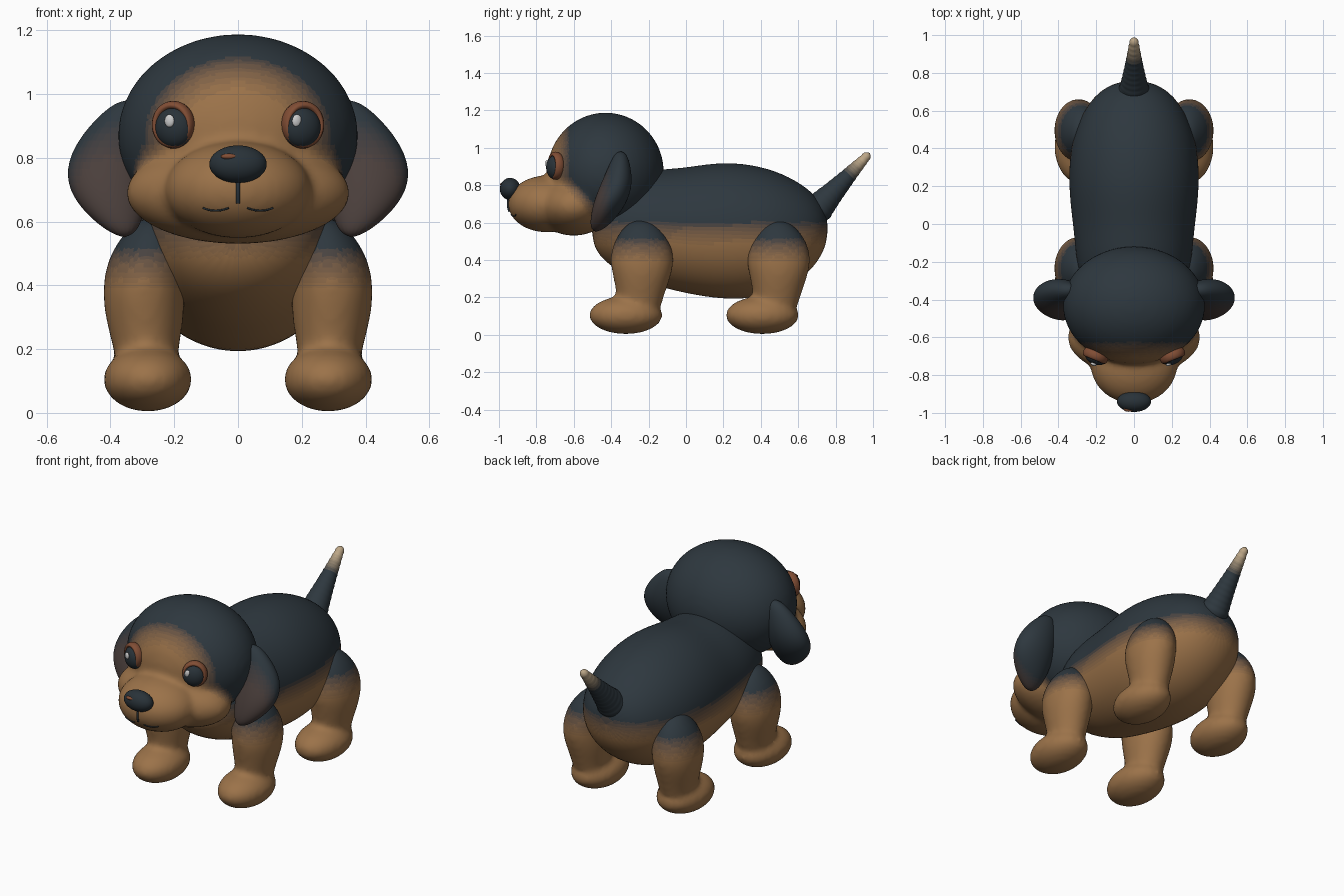
import bpy, bmesh
from math import sin, cos, pi, radians, sqrt
from mathutils import Vector

if "Cube" in bpy.data.objects:
    bpy.data.objects.remove(bpy.data.objects["Cube"])

DARK, TAN = (.027, .039, .049), (.33, .17, .067)
CREAM, BROWN = (.50, .38, .24), (.22, .075, .035)
STEPS = 9


def material(name, c):
    m = bpy.data.materials.new(name)
    m.diffuse_color = (*c, 1)
    m.use_nodes = True
    m.node_tree.nodes["Principled BSDF"].inputs["Base Color"].default_value = m.diffuse_color
    return m


def ramp(name, a, b):
    return [material(f"{name}_{i}", [p + (q - p) * i / (STEPS - 1) for p, q in zip(a, b)])
            for i in range(STEPS)]


COAT = ramp("coat", DARK, TAN)
TAIL = ramp("tail_coat", DARK, CREAM)
INNER = ramp("ear_coat", DARK, (.07, .05, .045))
BLACK = material("black", (.022, .032, .040))
RIM = material("eye_rim_brown", BROWN)
WHITE = material("highlight", (.75, .75, .75))


def finish(bm, name):
    bmesh.ops.recalc_face_normals(bm, faces=bm.faces)
    me = bpy.data.meshes.new(name)
    bm.to_mesh(me)
    bm.free()
    ob = bpy.data.objects.new(name, me)
    bpy.context.collection.objects.link(ob)
    me.polygons.foreach_set("use_smooth", [True] * len(me.polygons))
    return ob


def ellipsoid(name, c, r, mat=None, turn=0):
    bm = bmesh.new()
    bmesh.ops.create_uvsphere(bm, u_segments=40, v_segments=24, radius=1)
    for v in bm.verts:
        v.co = Vector((v.co.x * r[0], v.co.y * r[1], v.co.z * r[2]))
    ob = finish(bm, name)
    ob.location, ob.rotation_euler = c, (0, 0, turn)
    if mat:
        ob.data.materials.append(mat)
    return ob


def bake(ob):
    deps = bpy.context.evaluated_depsgraph_get()
    ob.data = bpy.data.meshes.new_from_object(ob.evaluated_get(deps))
    ob.modifiers.clear()
    ob.data.polygons.foreach_set("use_smooth", [True] * len(ob.data.polygons))


def loft(name, axis, rings, n=20, levels=2):
    """Rings of (t, centre_x, radius_x, centre_b, radius_b) along Y or Z, closed at both ends."""
    bm = bmesh.new()
    loops = []
    for t, cx, rx, cb, rb in rings:
        loop = []
        for i in range(n if rx else 1):
            a = 2 * pi * i / n
            x, b = cx + rx * cos(a), cb + rb * sin(a)
            loop.append(bm.verts.new((x, t, b) if axis == "Y" else (x, b, t)))
        loops.append(loop)
    for p, q in zip(loops, loops[1:]):
        for i in range(n):
            j = (i + 1) % n
            vs = [p[i % len(p)], p[j % len(p)], q[j % len(q)], q[i % len(q)]]
            bm.faces.new(list(dict.fromkeys(vs)))
    ob = finish(bm, name)
    ob.modifiers.new("smooth", "SUBSURF").levels = levels
    bake(ob)
    return ob


def fuse(name, parts, voxel=.016):
    """Blend overlapping solids into one smooth skin."""
    bm = bmesh.new()
    bpy.context.view_layer.update()
    for p in parts:
        p.data.transform(p.matrix_world)
        bm.from_mesh(p.data)
        bpy.data.objects.remove(p)
    ob = finish(bm, name)
    m = ob.modifiers.new("skin", "REMESH")
    m.mode, m.voxel_size = "VOXEL", voxel
    s = ob.modifiers.new("relax", "SMOOTH")
    s.factor, s.iterations = .5, 8
    bake(ob)
    return ob


def paint(ob, mats, fn):
    ob.data.materials.clear()
    for m in mats:
        ob.data.materials.append(m)
    for p in ob.data.polygons:
        t = min(1, max(0, fn(p.center)))
        p.material_index = round(t * (STEPS - 1))


def tube(name, pts, r, mat):
    cu = bpy.data.curves.new(name, "CURVE")
    cu.dimensions, cu.bevel_depth, cu.use_fill_caps = "3D", r, True
    sp = cu.splines.new("POLY")
    sp.points.add(len(pts) - 1)
    for p, c in zip(sp.points, pts):
        p.co = (*c, 1)
    cu.materials.append(mat)
    bpy.context.collection.objects.link(bpy.data.objects.new(name, cu))


# Body: (y, top z, bottom z, half width)
prof = [(-.505, .55, .55, 0), (-.485, .66, .45, .13), (-.41, .78, .365, .24), (-.25, .87, .285, .30),
        (-.1, .89, .245, .315), (0, .895, .22, .325), (.2, .93, .185, .35), (.4, .905, .195, .34),
        (.55, .85, .25, .295), (.68, .765, .35, .215), (.745, .67, .46, .115), (.76, .57, .57, 0)]
body = loft("body", "Y", [(y, 0, w, (a + b) / 2, (a - b) / 2) for y, a, b, w in prof], 28)
paint(body, COAT, lambda c: (.61 - c.z) / .13)

# Head: skull, cheeks and muzzle blended together
MC, MR = (0, -.745, .70), (.23, .207, .152)
head = fuse("head", [ellipsoid("skull", (0, -.43, .87), (.377, .312, .318)),
                     ellipsoid("cheeks", (0, -.60, .69), (.352, .20, .16)),
                     ellipsoid("muzzle", MC, MR)])
paint(head, COAT, lambda c: .5 + (-.665 + .9 * max(0, .85 - c.z) - c.y) / .09)


def on_muzzle(x, z):
    d = 1 - (x / MR[0]) ** 2 - ((z - MC[2]) / MR[2]) ** 2
    return (x, MC[1] - MR[1] * sqrt(max(d, 0)), z)


# Nose and mouth
ellipsoid("nose", (0, -.94, .78), (.09, .055, .059), BLACK)
ellipsoid("nose_shine", (-.028, -.982, .804), (.026, .012, .009), RIM)
tube("nose_line", [on_muzzle(0, .73 - .012 * i) for i in range(7)], .006, BLACK)
for s in (-1, 1):
    tube("mouth_line", [on_muzzle(s * (.03 + .01 * i), .634 + .00018 * (i - 4) ** 2 * 3)
                        for i in range(9)], .003, BLACK)

for s in (-1, 1):
    side = "left" if s > 0 else "right"
    turn = s * radians(22)

    # Eye with lid rim and highlight
    ellipsoid(f"{side}_eye", (s * .2, -.70, .895), (.062, .045, .064), BLACK, turn)
    ellipsoid(f"{side}_eye_highlight", (s * .2 - .015, -.742, .916), (.016, .009, .02), WHITE, turn)
    bpy.ops.mesh.primitive_torus_add(major_segments=40, minor_segments=12,
                                     major_radius=.061, minor_radius=.014)
    rim = bpy.context.object
    rim.name = f"{side}_eye_rim"
    rim.scale = (.93, 1, 1.7)
    rim.rotation_euler = (radians(90), 0, turn)
    rim.location = (s * .203, -.697, .904)
    rim.data.materials.append(RIM)
    bpy.ops.object.shade_smooth()

    # Ear: (z, inner x, outer x, centre y, half depth)
    leaf = [(.985, .345, .345, -.35, 0), (.965, .30, .40, -.35, .035), (.90, .28, .47, -.355, .06),
            (.81, .28, .532, -.37, .085), (.72, .28, .542, -.40, .092), (.64, .29, .495, -.435, .075),
            (.575, .31, .42, -.468, .045), (.545, .355, .355, -.485, 0)]
    ear = loft(f"{side}_ear", "Z", [(z, s * (a + b) / 2, (b - a) / 2, y, d) for z, a, b, y, d in leaf])
    paint(ear, INNER, lambda c: (-.40 - c.y) / .06 * (c.z < .95))

    # Legs with round paws: (z, centre x, half width, centre y, half depth)
    for place, dy in (("front", 0), ("hind", .73)):
        limb = [(.62, .27, 0, -.245, 0), (.595, .27, .065, -.24, .085), (.5, .282, .125, -.235, .155),
                (.4, .297, .131, -.235, .178), (.3, .293, .127, -.235, .153),
                (.2, .288, .102, -.245, .125), (.1, .285, .09, -.255, .11), (.05, .285, 0, -.255, 0)]
        leg = fuse(f"{place}_{side}_leg", [
            loft("limb", "Z", [(z, s * x, rx, y + dy, ry) for z, x, rx, y, ry in limb]),
            ellipsoid("paw", (s * .283, -.322 + dy, .105), (.139, .196, .101))])
        paint(leg, COAT, lambda c: (.52 - c.z) / .13)

# Tail: tapering with small ripples, pale tip
rings = [(-.06, 0, 0, 0, 0), (-.05, 0, .07, 0, .07)]
for i in range(25):
    r = .085 - .064 * (i / 24) ** .8 + (.004 if i % 2 else -.002)
    rings.append((i * .0165, 0, r, 0, r))
rings.append((.409, 0, 0, 0, 0))
tail = loft("tail", "Z", rings, 16, 1)
tail.location = (0, .705, .675)
tail.rotation_euler = (-radians(43), 0, 0)
paint(tail, TAIL, lambda c: (c.z - .24) / .11)
